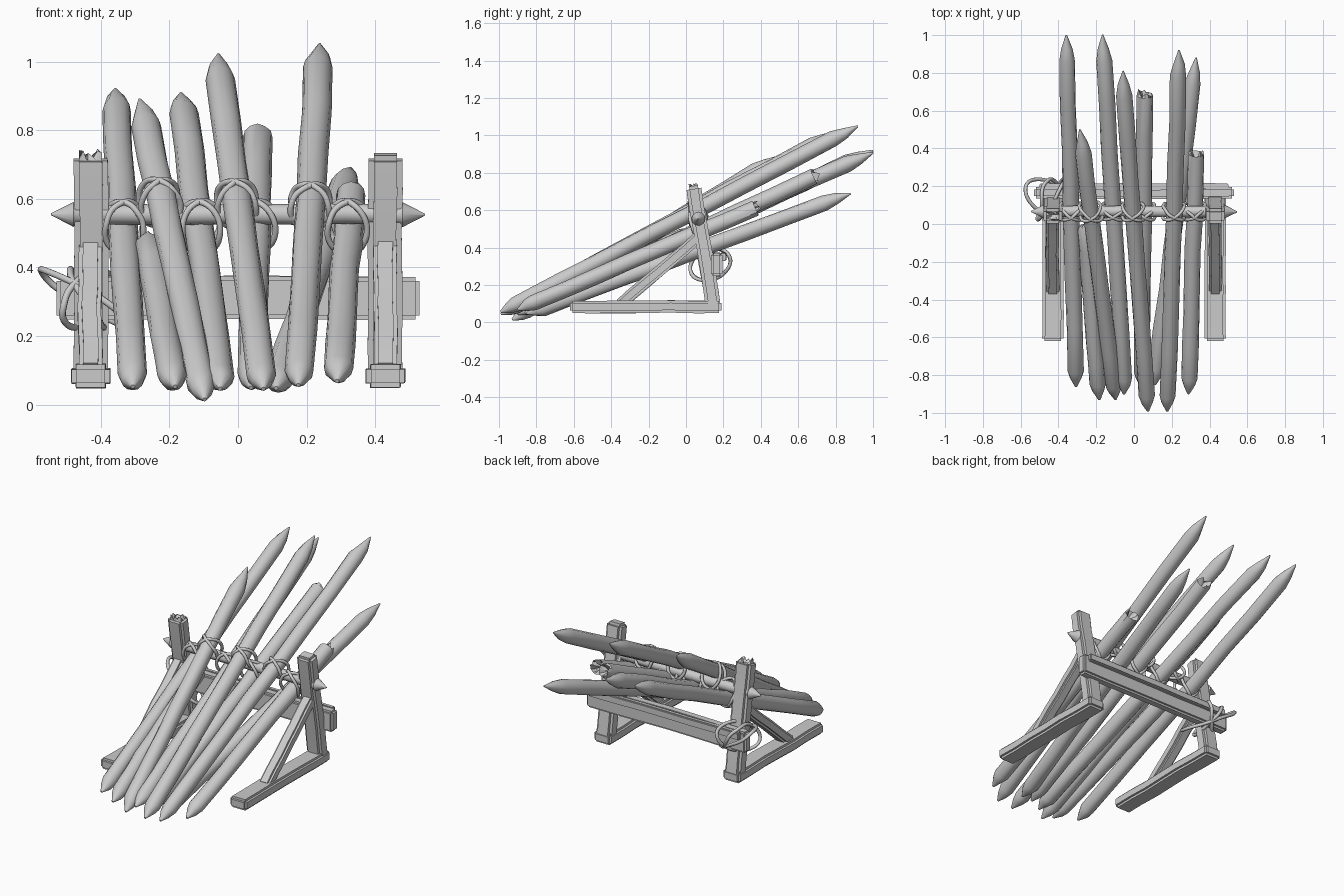
import bpy, bmesh, math, random
from mathutils import Vector, Matrix

random.seed(4)
cube = bpy.data.objects.get("Cube")
if cube:
    bpy.data.objects.remove(cube, do_unlink=True)

wood = bpy.data.materials.new("pale_grey_wood")
wood.use_nodes = True
GREY = (0.6, 0.6, 0.6, 1)
wood.diffuse_color = GREY
wood.node_tree.nodes["Principled BSDF"].inputs["Base Color"].default_value = GREY


def finish(name, bm, matrix=None, angle=40):
    bmesh.ops.recalc_face_normals(bm, faces=bm.faces)
    mesh = bpy.data.meshes.new(name)
    bm.to_mesh(mesh)
    bm.free()
    if matrix:
        mesh.transform(matrix)
    mesh.materials.append(wood)
    mesh.shade_smooth()
    mesh.set_sharp_from_angle(angle=math.radians(angle))
    obj = bpy.data.objects.new(name, mesh)
    bpy.context.collection.objects.link(obj)
    return obj


def aim(start, end):
    """Frame at start whose z axis runs to end and whose x axis stays level."""
    z = (end - start).normalized()
    side = Vector((0, 1, 0)) if abs(z.x) > 0.9 else Vector((1, 0, 0))
    x = (side - z * side.dot(z)).normalized()
    frame = Matrix((x, z.cross(x), z)).transposed().to_4x4()
    return Matrix.Translation(start) @ frame


def pole(name, start, end, profile, sides=12, wobble=0.003, broken=False):
    """Round timber; profile lists (distance, radius), a broken end is jagged."""
    start, end = Vector(start), Vector(end)
    bm = bmesh.new()
    rings = []
    for i, (d, r) in enumerate(profile):
        sway = Vector((random.uniform(-1, 1), random.uniform(-1, 1), 0)) * wobble
        ring = []
        for k in range(sides):
            a = math.tau * k / sides
            rr = r * random.uniform(1 - wobble * 15, 1 + wobble * 15)
            drop = random.uniform(-0.07, 0.02) if broken and i == len(profile) - 1 else 0
            ring.append(bm.verts.new(Vector((rr * math.cos(a), rr * math.sin(a), d + drop)) + sway))
        rings.append(ring)
    for low, high in zip(rings, rings[1:]):
        for k in range(sides):
            n = (k + 1) % sides
            bm.faces.new((low[k], low[n], high[n], high[k]))
    for ring in (rings[0], rings[-1]):
        hub = sum((v.co for v in ring), Vector()) / sides
        if broken and ring is rings[-1]:
            hub.z -= 0.04
        centre = bm.verts.new(hub)
        for k in range(sides):
            bm.faces.new((ring[k], ring[(k + 1) % sides], centre))
    return finish(name, bm, aim(start, end))


def stake(name, start, end, broken=False, radius=0.043):
    length = (Vector(end) - Vector(start)).length
    profile = [(0, 0.006), (0.05, radius * 0.72), (0.09, radius * 0.98)]
    body_end = length - (0.02 if broken else 0.15)
    steps = 7
    profile += [(0.09 + (body_end - 0.09) * i / steps, radius) for i in range(1, steps + 1)]
    profile += [(length, radius * 0.75)] if broken else [(length - 0.08, radius * 0.68), (length, 0.004)]
    return pole(name, start, end, profile, broken=broken)


def timber(name, start, end, width, depth, jagged=False):
    """Hewn rectangular beam with softened edges and slightly uneven faces."""
    start, end = Vector(start), Vector(end)
    length = (end - start).length
    bm = bmesh.new()
    bmesh.ops.create_cube(bm, size=1)
    bmesh.ops.scale(bm, vec=(width, depth, length), verts=bm.verts)
    bmesh.ops.translate(bm, vec=(0, 0, length / 2), verts=bm.verts)
    bmesh.ops.bevel(bm, geom=list(bm.edges), offset=min(width, depth) * 0.2,
                    segments=2, affect='EDGES')
    for i in range(1, 6):
        cut = bmesh.ops.bisect_plane(bm, geom=bm.verts[:] + bm.edges[:] + bm.faces[:],
                                     plane_co=(0, 0, length * i / 6), plane_no=(0, 0, 1))
        shift = [random.uniform(-0.003, 0.003) for _ in range(2)]
        ring = [g for g in cut["geom_cut"] if isinstance(g, bmesh.types.BMVert)]
        bmesh.ops.translate(bm, vec=(*shift, 0), verts=ring)
    if jagged:
        top = [f for f in bm.faces if f.calc_center_median().z > length - 0.001]
        edges = list({e for f in top for e in f.edges})
        bmesh.ops.subdivide_edges(bm, edges=edges, cuts=4, use_grid_fill=True)
        for v in bm.verts:
            if v.co.z > length - 0.001:
                v.co.z += random.uniform(-0.035, 0.015)
    return finish(name, bm, aim(start, end))


def rope(name, centre, axis_a, axis_b, thickness=0.009, ripple=0.006):
    """Closed loop of cord around centre, spanned by two half-axes."""
    curve = bpy.data.curves.new(name, 'CURVE')
    curve.dimensions = '3D'
    curve.bevel_depth = thickness
    curve.bevel_resolution = 2
    curve.resolution_u = 3
    count = 16
    spline = curve.splines.new('NURBS')
    spline.points.add(count - 1)
    spline.use_cyclic_u = True
    normal = axis_a.cross(axis_b).normalized()
    for k, p in enumerate(spline.points):
        a = math.tau * k / count
        pos = centre + axis_a * math.cos(a) + axis_b * math.sin(a)
        pos += normal * random.uniform(-ripple, ripple)
        p.co = (*pos, 1)
    curve.materials.append(wood)
    obj = bpy.data.objects.new(name, curve)
    bpy.context.collection.objects.link(obj)


# Sharpened stakes, alternately over and under the rail
STAKES = [
    ((-0.305, -0.86, 0.05), (-0.36, 1.0, 0.92), False),
    ((-0.10, -0.93, 0.015), (-0.285, 0.50, 0.89), False),
    ((-0.05, -0.90, 0.045), (-0.165, 1.0, 0.91), False),
    ((0.075, -0.99, 0.045), (-0.06, 0.81, 1.02), False),
    ((0.04, -0.86, 0.05), (0.06, 0.70, 0.79), True),
    ((0.175, -0.99, 0.055), (0.24, 0.92, 1.05), False),
    ((0.11, -0.85, 0.045), (0.33, 0.88, 0.69), False),
    ((0.29, -0.90, 0.07), (0.33, 0.39, 0.62), True),
    ((-0.185, -0.93, 0.05), (-0.26, 0.0, 0.47), True),
]
RAIL_Y, RAIL_Z = 0.065, 0.555
for i, (low, high, broken) in enumerate(STAKES):
    stake(f"stake_{i + 1}", low, high, broken)

# Round rail through the posts with pointed ends
half = 0.545
rail_profile = [(0, 0.003), (0.065, 0.036), (0.072, 0.029)]
rail_profile += [(0.072 + (2 * half - 0.144) * i / 6, 0.03) for i in range(1, 6)]
rail_profile += [(2 * half - 0.072, 0.029), (2 * half - 0.065, 0.036), (2 * half, 0.003)]
pole("rail", (-half, RAIL_Y, RAIL_Z), (half, RAIL_Y, RAIL_Z), rail_profile, wobble=0.002)

# Cord lashings where stakes meet the rail
rail_x = Vector((1, 0, 0))
for i, (low, high, _) in enumerate(STAKES[:8]):
    if i == 6:
        continue
    low, high = Vector(low), Vector(high)
    run = (high - low).normalized()
    hit = low.lerp(high, (RAIL_Y - low.y) / (high.y - low.y))
    rail_point = Vector((hit.x, RAIL_Y, RAIL_Z))
    up = run.cross(rail_x).normalized() * (1 if hit.z < RAIL_Z else -1)
    gap = abs((hit - rail_point).dot(up))
    centre = (hit + rail_point) / 2
    for n, turn in enumerate((-1, 1)):
        across = rail_x * 0.058 + run * 0.035 * turn
        rope(f"lashing_{i + 1}_{n + 1}", centre, up * (gap / 2 + 0.048), across)

# Side frames: foot, leaning post and diagonal brace
for side, label in ((-1, "right"), (1, "left")):
    x = 0.43 * side
    timber(f"{label}_foot", (x, -0.62, 0.083), (x, 0.19, 0.083), 0.112, 0.066)
    timber(f"{label}_post", (x, 0.15, 0.055), (x, 0.04, 0.73), 0.1, 0.08, jagged=side < 0)
    timber(f"{label}_brace", (x, -0.36, 0.09), (x, 0.07, 0.46), 0.068, 0.06)

# Cross beam and thinner pole behind the posts
timber("cross_beam", (-0.53, 0.165, 0.31), (0.53, 0.165, 0.31), 0.06, 0.125)
timber("rear_strip", (-0.50, 0.20, 0.35), (0.50, 0.20, 0.35), 0.03, 0.045)

# Cord binding the beam to the right post
bind = Vector((-0.44, 0.13, 0.31))
for n, tilt in enumerate((-0.07, 0.0, 0.07)):
    rope(f"beam_binding_{n + 1}", bind, Vector((tilt, 0.11, 0.02)), Vector((-0.05 + tilt, 0, 0.085)), 0.01)
